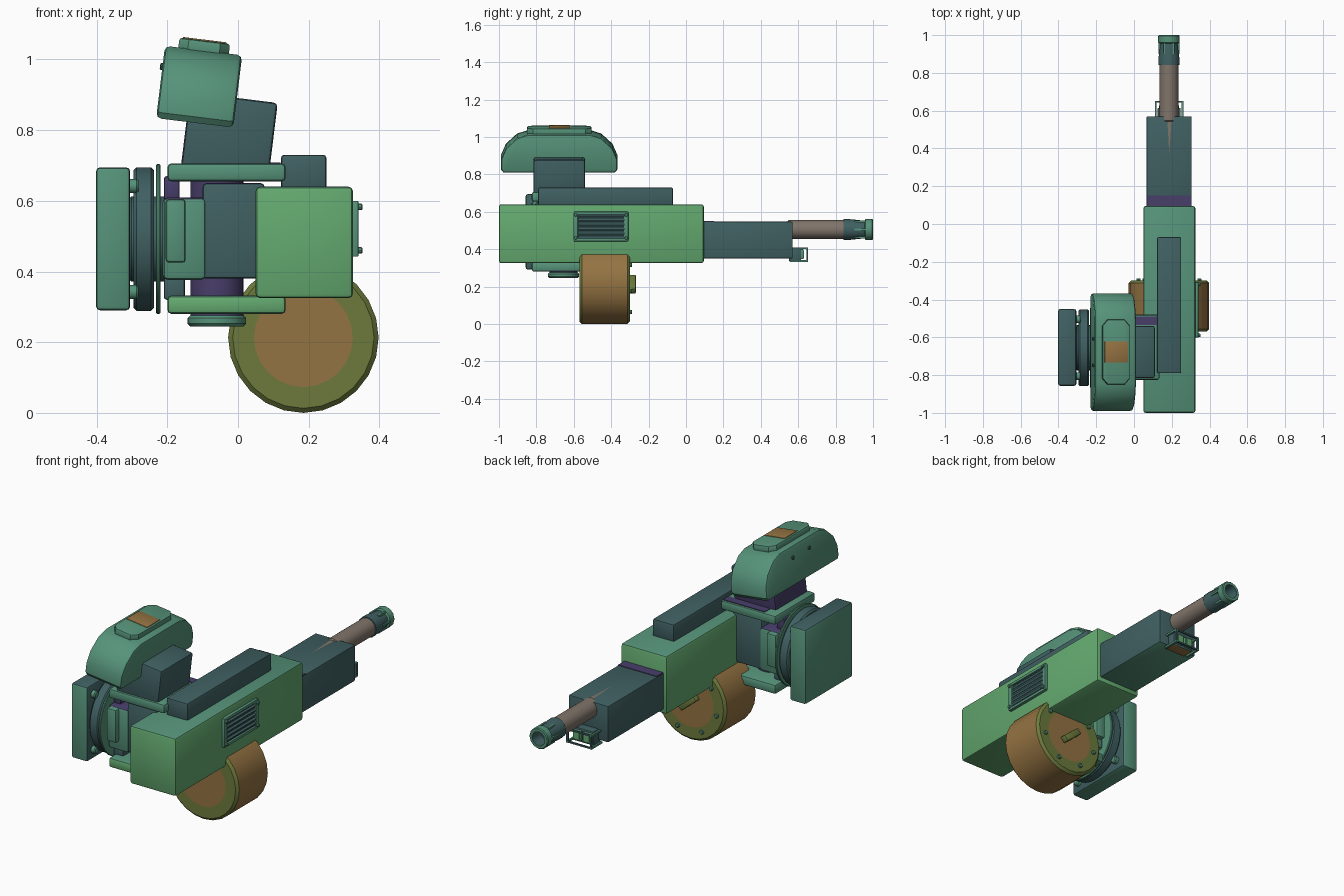
import bpy, bmesh
from math import cos, sin, pi, radians
from mathutils import Matrix, Vector

cube = bpy.data.objects.get("Cube")
if cube:
    bpy.data.objects.remove(cube, do_unlink=True)


def material(name, *srgb):
    lin = [((c / 255 + 0.055) / 1.055) ** 2.4 for c in srgb] + [1]
    m = bpy.data.materials.new(name)
    m.use_nodes = True
    m.diffuse_color = lin
    bsdf = m.node_tree.nodes["Principled BSDF"]
    bsdf.inputs["Base Color"].default_value = lin
    bsdf.inputs["Roughness"].default_value = 0.6
    return m


GREEN = material("bright green", 100, 170, 112)
TEAL = material("teal green", 86, 147, 122)
DARK = material("dark teal", 64, 96, 98)
PURPLE = material("dusky purple", 72, 62, 106)
BROWN = material("ochre brown", 148, 115, 66)
OLIVE = material("olive", 108, 122, 60)
GREY = material("warm grey", 128, 116, 106)
TILT = radians(7)


def finish(name, bm, mats, smooth=True):
    bmesh.ops.recalc_face_normals(bm, faces=bm.faces)
    me = bpy.data.meshes.new(name)
    bm.to_mesh(me)
    bm.free()
    for m in mats:
        me.materials.append(m)
    ob = bpy.data.objects.new(name, me)
    bpy.context.collection.objects.link(ob)
    if smooth:
        bpy.ops.object.select_all(action='DESELECT')
        ob.select_set(True)
        bpy.context.view_layer.objects.active = ob
        bpy.ops.object.shade_smooth_by_angle(angle=radians(32))
    return ob


def round_edges(bm, width):
    bmesh.ops.bevel(bm, geom=bm.edges[:], offset=width, segments=2,
                    profile=0.5, affect='EDGES')


def box(name, x, y, z, mat, bevel=0.0, tilt=0.0, paint=None):
    """Box from ranges; paint maps a direction such as '+x' to another material."""
    mid = Vector([(a + b) / 2 for a, b in (x, y, z)])
    size = [b - a for a, b in (x, y, z)]
    bm = bmesh.new()
    bmesh.ops.create_cube(bm, size=1, matrix=Matrix.Diagonal((*size, 1)))
    if bevel:
        round_edges(bm, bevel)
    mats = [mat]
    for side, other in (paint or {}).items():
        mats.append(other)
        axis, sign = "xyz".index(side[1]), 1 if side[0] == "+" else -1
        bm.normal_update()
        for f in bm.faces:
            if f.normal[axis] * sign > 0.8:
                f.material_index = len(mats) - 1
    bm.transform(Matrix.Translation(mid) @ Matrix.Rotation(tilt, 4, 'Y'))
    return finish(name, bm, mats, bevel > 0)


def lathe(name, axis, centre, profile, mats, segments=32):
    """Turn (radius, position) points round an axis, one material per strip."""
    bm = bmesh.new()
    rings = []
    for r, t in profile:
        ring = []
        for i in range(segments):
            a = 2 * pi * i / segments
            p = [r * cos(a), r * sin(a)]
            p.insert("xyz".index(axis), t)
            ring.append(bm.verts.new(Vector(p) + Vector(centre)))
        rings.append(ring)
    used = list(dict.fromkeys(mats))
    for k, (a, b) in enumerate(zip(rings, rings[1:])):
        for i in range(segments):
            j = (i + 1) % segments
            f = bm.faces.new((a[i], a[j], b[j], b[i]))
            f.material_index = used.index(mats[k])
    bmesh.ops.remove_doubles(bm, verts=bm.verts, dist=1e-5)
    return finish(name, bm, used)


def disc(name, axis, centre, r, lo, hi, face, rim=None, segments=32):
    b = min(0.008, (hi - lo) / 4, r / 4)
    pts = [(0, lo), (r - b, lo), (r, lo + b), (r, hi - b), (r - b, hi), (0, hi)]
    rim = rim or face
    return lathe(name, axis, centre, pts, [face, rim, rim, rim, face], segments)


# Main body, top rail and receiver
box("main_body", (0.05, 0.325), (-1, 0.095), (0.325, 0.64), GREEN, 0.012, paint={"+z": TEAL})
box("top_rail", (0.122, 0.25), (-0.79, -0.07), (0.63, 0.73), DARK, 0.008)
box("receiver", (0.067, 0.305), (0.08, 0.57), (0.35, 0.547), DARK, 0.006, paint={"-z": TEAL})
box("receiver_band", (0.07, 0.302), (0.095, 0.15), (0.544, 0.55), PURPLE)

# Barrel, its tapered seam on the receiver, and the muzzle
GUN = (0.185, 0, 0.505)
disc("barrel", "y", GUN, 0.05, 0.54, 0.86, GREY, segments=24)
bm = bmesh.new()
bm.faces.new([bm.verts.new(p) for p in ((0.175, 0.57, 0.549), (0.2, 0.57, 0.549), (0.187, 0.37, 0.549))])
finish("barrel_seam", bm, [GREY], False)
lathe("muzzle", "y", GUN,
      [(0.04, 0.84), (0.056, 0.842), (0.056, 0.87), (0.047, 0.955), (0.057, 0.96), (0.057, 0.995),
       (0.053, 1.0), (0.038, 1.0), (0.034, 0.93), (0, 0.93)],
      [DARK] * 3 + [TEAL] * 4 + [DARK] * 2, 12)
for i in range(6):
    a = i * pi / 3
    box("muzzle_rib", (GUN[0] + 0.05 * cos(a) - 0.005, GUN[0] + 0.05 * cos(a) + 0.005), (0.9, 0.965),
        (GUN[2] + 0.05 * sin(a) - 0.005, GUN[2] + 0.05 * sin(a) + 0.005), TEAL)

# Twin lamp under the barrel with its guard frame
box("lamp_housing", (0.125, 0.247), (0.55, 0.615), (0.335, 0.41), DARK, 0.004, paint={"-z": BROWN})
for x in (0.157, 0.215):
    box("lamp_hood", (x - 0.024, x + 0.024), (0.61, 0.628), (0.347, 0.4), TEAL, 0.003)
    box("lamp_lens", (x - 0.017, x + 0.017), (0.622, 0.632), (0.354, 0.393), GREEN)
for x in (0.115, 0.257):
    for z in (0.337, 0.405):
        box("guard_arm", (x - 0.005, x + 0.005), (0.56, 0.652), (z - 0.005, z + 0.005), TEAL)
    box("guard_post", (x - 0.005, x + 0.005), (0.643, 0.652), (0.335, 0.407), DARK)
for z in (0.337, 0.405):
    box("guard_bar", (0.115, 0.257), (0.643, 0.652), (z - 0.004, z + 0.004), DARK)

# Drum magazine with olive rims, bolts and a handle on the back
DRUM = (0.185, 0, 0.213)
lathe("drum", "y", DRUM,
      [(0, -0.57), (0.14, -0.57), (0.2, -0.57), (0.213, -0.557), (0.213, -0.313),
       (0.2, -0.3), (0.14, -0.3), (0, -0.3)],
      [BROWN, OLIVE, OLIVE, BROWN, OLIVE, OLIVE, BROWN], 24)
for i in range(7):
    a = 2 * pi * i / 7 + pi / 2
    disc("drum_bolt", "y", (DRUM[0] + 0.165 * cos(a), 0, DRUM[2] + 0.165 * sin(a)),
         0.011, -0.305, -0.288, TEAL, segments=8)
box("drum_handle", (0.125, 0.245), (-0.305, -0.268), (0.195, 0.231), OLIVE, 0.006, radians(40))

# Louvred vent on the side of the body
box("vent_panel", (0.32, 0.331), (-0.6, -0.31), (0.445, 0.597), DARK)
for z in (0.45, 0.592):
    box("vent_frame_bar", (0.32, 0.341), (-0.6, -0.31), (z - 0.008, z + 0.008), TEAL, 0.003)
    for y in (-0.59, -0.32):
        disc("vent_bolt", "x", (0, y, 0.46 if z < 0.5 else 0.583), 0.009, 0.33, 0.352, TEAL, segments=8)
for y in (-0.59, -0.32):
    box("vent_frame_post", (0.32, 0.341), (y - 0.012, y + 0.012), (0.445, 0.597), TEAL, 0.003)
for i in range(5):
    z = 0.473 + i * 0.024
    box("vent_slat", (0.325, 0.339), (-0.58, -0.33), (z - 0.006, z + 0.006), DARK, tilt=radians(25))

# Yoke holding the body: two brackets, pivot and centre block
PIVOT = (-0.06, -0.655, 0)
box("upper_bracket", (-0.2, 0.135), (-0.825, -0.48), (0.655, 0.706), TEAL, 0.012)
box("bracket_strip", (-0.13, 0.12), (-0.535, -0.49), (0.702, 0.709), PURPLE)
box("lower_bracket", (-0.2, 0.135), (-0.825, -0.48), (0.28, 0.332), TEAL, 0.012, paint={"-y": GREEN})
disc("pivot_column", "z", PIVOT, 0.075, 0.26, 0.67, PURPLE)
disc("pivot_cap", "z", PIVOT, 0.083, 0.245, 0.276, TEAL)
box("mount_block", (-0.1, 0.075), (-0.805, -0.505), (0.38, 0.65), DARK, 0.01, paint={"+z": PURPLE})
box("mount_cheek", (-0.213, -0.09), (-0.81, -0.5), (0.376, 0.61), TEAL, 0.015, paint={"+z": PURPLE})
box("cheek_cover", (-0.205, -0.148), (-0.835, -0.475), (0.425, 0.605), TEAL, 0.01)
box("cheek_cap", (-0.21, -0.165), (-0.77, -0.54), (0.6, 0.67), PURPLE, 0.008)
box("cheek_foot", (-0.21, -0.15), (-0.77, -0.54), (0.32, 0.385), DARK, 0.008)

# Side coupling: discs, hub and armour plate
HUB = (0, -0.655, 0.492)
disc("coupling_hub", "x", HUB, 0.12, -0.31, -0.2, DARK)
disc("thin_disc", "x", HUB, 0.212, -0.232, -0.22, TEAL, segments=48)
disc("thick_disc", "x", HUB, 0.203, -0.295, -0.238, TEAL, DARK, 48)
box("side_plate", (-0.402, -0.305), (-0.857, -0.45), (0.29, 0.695), TEAL, 0.012, paint={"+z": DARK, "+x": DARK})
for y in (-0.15, 0.15):
    for z in (-0.15, 0.15):
        disc("plate_bolt", "x", (0, HUB[1] + y, HUB[2] + z), 0.02, -0.31, -0.282, TEAL, segments=12)

# Tilted neck and head
box("neck", (-0.15, 0.1), (-0.815, -0.54), (0.675, 0.893), DARK, 0.012, TILT, {"-x": PURPLE, "+y": PURPLE})

HEAD = Matrix.Translation((-0.11, -0.678, 0.922)) @ Matrix.Rotation(TILT, 4, 'Y')
half = [(0.298, -0.102), (0.311, -0.085), (0.311, -0.03), (0.285, 0.03), (0.225, 0.085), (0.165, 0.104)]
outline = half + [(-y, z) for y, z in reversed(half)]


def prism(name, points, lo, hi, axis, mat, bevel):
    bm = bmesh.new()
    place = (lambda p, t: (t, *p)) if axis == "x" else (lambda p, t: (*p, t))
    face = bm.faces.new([bm.verts.new(place(p, lo)) for p in points])
    out = bmesh.ops.extrude_face_region(bm, geom=[face])["geom"]
    shift = Vector(place((0, 0), hi - lo))
    bmesh.ops.translate(bm, vec=shift, verts=[v for v in out if isinstance(v, bmesh.types.BMVert)])
    bmesh.ops.recalc_face_normals(bm, faces=bm.faces)
    ends = [e for e in bm.edges if e.calc_face_angle(0) > radians(80)]
    bmesh.ops.bevel(bm, geom=ends, offset=bevel, segments=2, profile=0.5, affect='EDGES')
    bm.transform(HEAD)
    return finish(name, bm, [mat])


prism("head", outline, -0.11, 0.11, "x", TEAL, 0.014)
octagon = [(0.072, 0.14), (0.045, 0.172), (-0.045, 0.172), (-0.072, 0.14)]
octagon += [(-x, -y) for x, y in octagon]
prism("head_top_plate", octagon, 0.09, 0.132, "z", TEAL, 0.008)
prism("head_top_patch", [(0.062, 0.055), (-0.062, 0.055), (-0.062, -0.055), (0.062, -0.055)],
      0.13, 0.135, "z", BROWN, 0.001)
for y in (-0.07, 0.07):
    bolt = disc("head_bolt", "x", (0, y, 0.045), 0.01, -0.117, -0.1, DARK, segments=8)
    bolt.data.transform(HEAD)
